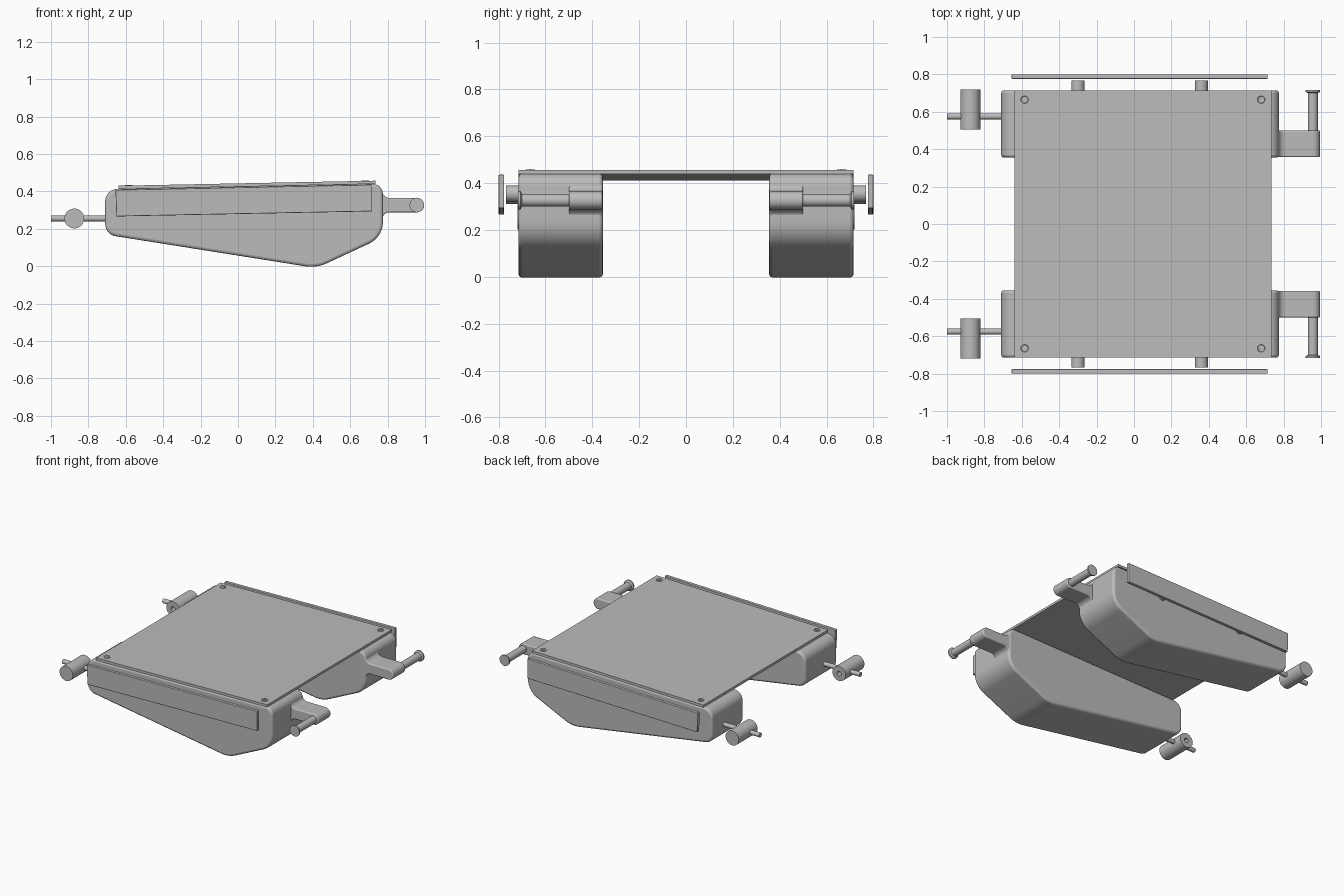
import bpy, bmesh, math
from mathutils import Vector, Matrix

cube = bpy.data.objects.get("Cube")
if cube:
    bpy.data.objects.remove(cube)

grey = bpy.data.materials.new("plain_grey")
grey.use_nodes = True
COLOR = (0.5, 0.5, 0.5, 1)
grey.diffuse_color = COLOR
grey.node_tree.nodes["Principled BSDF"].inputs["Base Color"].default_value = COLOR


def finish(bm, name, bevel=0):
    bmesh.ops.recalc_face_normals(bm, faces=bm.faces)
    mesh = bpy.data.meshes.new(name)
    bm.to_mesh(mesh)
    bm.free()
    mesh.materials.append(grey)
    ob = bpy.data.objects.new(name, mesh)
    bpy.context.collection.objects.link(ob)
    if bevel:
        mod = ob.modifiers.new("edge_round", "BEVEL")
        mod.width, mod.segments = bevel, 3
        mod.limit_method, mod.angle_limit = "ANGLE", math.radians(50)
    bpy.ops.object.select_all(action="DESELECT")
    ob.select_set(True)
    bpy.context.view_layer.objects.active = ob
    bpy.ops.object.shade_smooth_by_angle(angle=math.radians(35))
    return ob


def rounded(corners, steps=10):
    """Outline with each (x, z, radius) corner replaced by an arc."""
    out = []
    for i, (x, z, r) in enumerate(corners):
        p = Vector((x, z))
        if r == 0:
            out.append(p)
            continue
        a = (Vector(corners[i - 1][:2]) - p).normalized()
        b = (Vector(corners[(i + 1) % len(corners)][:2]) - p).normalized()
        half = a.angle(b) / 2
        centre = p + (a + b).normalized() * (r / math.sin(half))
        start = p + a * (r / math.tan(half)) - centre
        sweep = start.angle_signed(p + b * (r / math.tan(half)) - centre)
        for k in range(steps + 1):
            out.append(centre + Matrix.Rotation(-sweep * k / steps, 2) @ start)
    return out


def prism(name, corners, y0, y1, bevel=0):
    """Extrude an x-z outline between two y positions."""
    bm = bmesh.new()
    face = bm.faces.new([bm.verts.new((p.x, y0, p.y)) for p in rounded(corners)])
    ext = bmesh.ops.extrude_face_region(bm, geom=[face])
    verts = [v for v in ext["geom"] if isinstance(v, bmesh.types.BMVert)]
    bmesh.ops.translate(bm, verts=verts, vec=(0, y1 - y0, 0))
    return finish(bm, name, bevel)


def lathe(name, profile, origin, axis, sides=32):
    """Spin (radius, distance) pairs about an axis through origin."""
    bm = bmesh.new()
    verts = [bm.verts.new((r, 0, d)) for r, d in profile]
    edges = [bm.edges.new(pair) for pair in zip(verts, verts[1:])]
    bmesh.ops.spin(bm, geom=verts + edges, axis=(0, 0, 1), cent=(0, 0, 0),
                   angle=math.tau, steps=sides)
    bmesh.ops.remove_doubles(bm, verts=bm.verts, dist=0.0001)
    turn = Vector((0, 0, 1)).rotation_difference(Vector(axis)).to_matrix().to_4x4()
    bm.transform(Matrix.Translation(origin) @ turn)
    return finish(bm, name)


def rod(name, r, length, origin, axis):
    return lathe(name, [(0, 0), (r, 0), (r, length), (0, length)], origin, axis)


# Sloping deck
prism("deck", [(-0.64, 0.412, 0), (0.735, 0.44, 0), (0.735, 0.457, 0), (-0.64, 0.43, 0)],
      -0.715, 0.715)

BODY = [(-0.71, 0.411, 0.065), (-0.71, 0.169, 0.065), (0.42, -0.01, 0.2),
        (0.775, 0.155, 0.13), (0.775, 0.441, 0.055)]
ARM = [(0.76, 0.42, 0), (0.785, 0.365, 0.04), (0.995, 0.365, 0.038),
       (0.995, 0.288, 0.038), (0.785, 0.288, 0.04), (0.76, 0.235, 0)]
PLATE = [(-0.655, 0.408, 0), (-0.65, 0.266, 0), (0.715, 0.293, 0), (0.715, 0.436, 0)]

for s, tag in ((1, "back"), (-1, "front")):
    out = (0, s, 0)
    # Float body, side guard and arm
    prism(tag + "_float", BODY, s * 0.355, s * 0.715, 0.015)
    prism(tag + "_side_plate", PLATE, s * 0.776, s * 0.8, 0.004)
    prism(tag + "_arm", ARM, s * 0.357, s * 0.5, 0.01)
    # Posts behind the side guard
    for x, z, end in ((-0.3, 0.345, "left"), (0.36, 0.355, "right")):
        rod(f"{tag}_{end}_post", 0.035, 0.065, (x, s * 0.703, z), out)
    # Headed pin on the arm
    lathe(tag + "_pin", [(0, 0), (0.027, 0), (0.027, 0.21), (0.039, 0.217),
                         (0.039, 0.227), (0, 0.227)], (0.956, s * 0.49, 0.327), out)
    # Axle and drilled roller
    rod(tag + "_axle", 0.016, 0.32, (-1, s * 0.575, 0.255), (1, 0, 0))
    lathe(tag + "_roller", [(0, 0.045), (0.017, 0.045), (0.017, 0), (0.053, 0),
                            (0.053, 0.215), (0, 0.215)], (-0.875, s * 0.505, 0.255), out)
    # Ring screws at the deck corners
    for x, end in ((-0.585, "left"), (0.68, "right")):
        z = 0.43 + (x + 0.64) * 0.0196
        lathe(f"{tag}_{end}_screw", [(0, 0), (0.009, 0), (0.009, 0.002), (0.012, 0.002),
                                     (0.012, 0.001), (0.018, 0.001), (0.02, 0.003),
                                     (0.021, -0.002)],
              (x, s * 0.665, z), (-0.0196, 0, 1))
